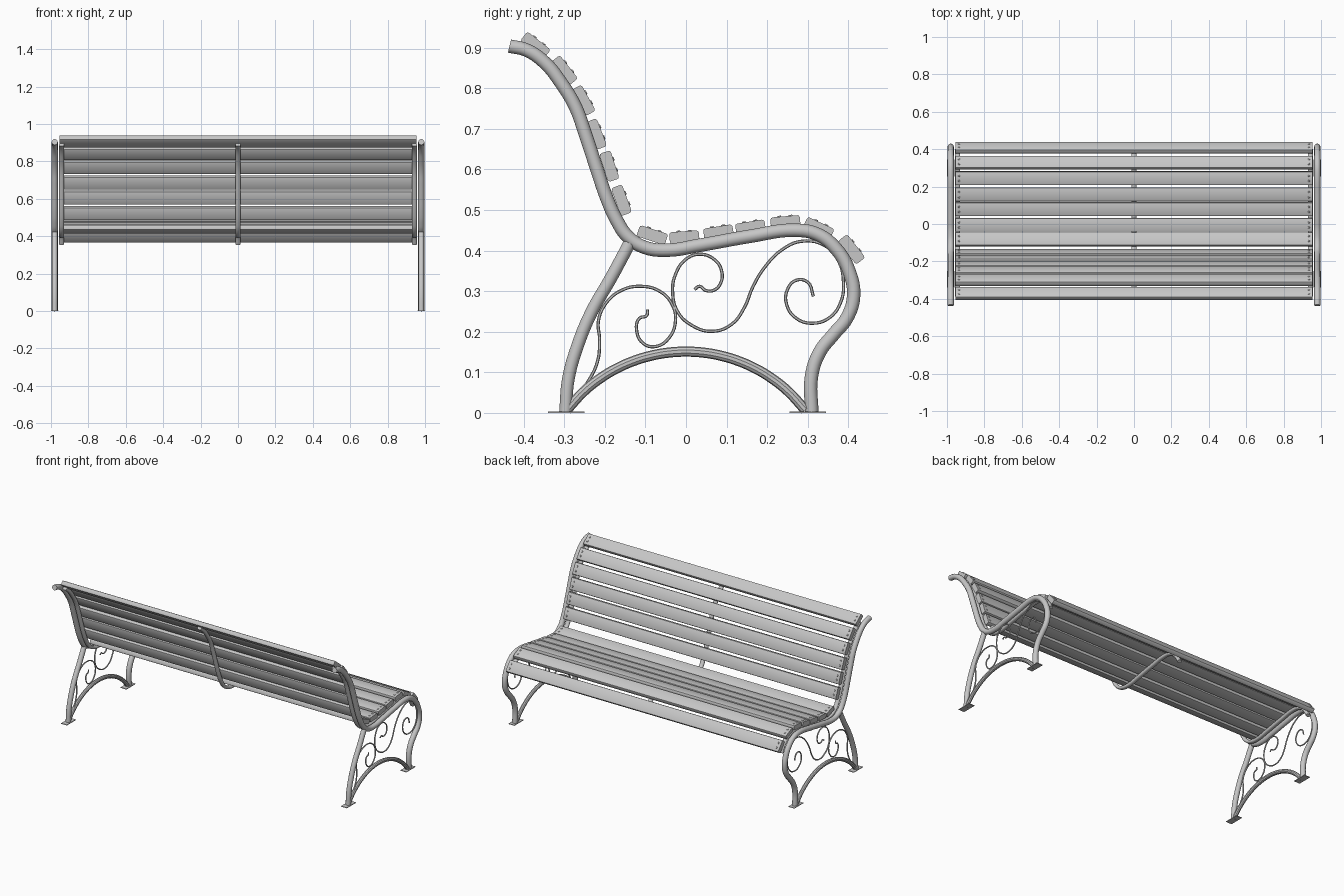
import bpy, bmesh
from math import radians, sin, cos, sqrt
from mathutils import Matrix, Vector

cube = bpy.data.objects.get("Cube")
if cube:
    bpy.data.objects.remove(cube, do_unlink=True)

# Single grey finish
grey = bpy.data.materials.new("plain grey")
grey.use_nodes = True
colour = (0.57, 0.57, 0.57, 1)
grey.diffuse_color = colour
grey.node_tree.nodes["Principled BSDF"].inputs["Base Color"].default_value = colour

MM = 0.001
SIDES = (("left", 1), ("right", -1))
# Curves are drawn in a plane whose axes map to world y and z
SIDE_PLANE = Matrix(((0, 0, 1, 0), (1, 0, 0, 0), (0, 1, 0, 0), (0, 0, 0, 1)))


def add_mesh(name, mesh):
    obj = bpy.data.objects.new(name, mesh)
    bpy.context.collection.objects.link(obj)
    mesh.materials.clear()
    mesh.materials.append(grey)
    bpy.ops.object.select_all(action="DESELECT")
    obj.select_set(True)
    bpy.context.view_layer.objects.active = obj
    bpy.ops.object.shade_smooth_by_angle(angle=radians(35))
    return obj


def sweep(name, path, x, radius, half_flat=0.0, steps=5, round_steps=3):
    """Round bar (or flattened bar) along a path of (y, z) millimetres."""
    curve = bpy.data.curves.new(name + "_path", "CURVE")
    curve.dimensions = "3D"
    curve.twist_mode = "Z_UP"
    curve.fill_mode = "FULL"
    curve.bevel_depth = radius
    curve.bevel_resolution = round_steps
    curve.extrude = half_flat
    curve.use_fill_caps = True
    curve.resolution_u = steps
    spline = curve.splines.new("BEZIER")
    spline.bezier_points.add(len(path) - 1)
    for point, (y, z) in zip(spline.bezier_points, path):
        point.co = (y * MM, z * MM, 0)
        point.handle_left_type = point.handle_right_type = "AUTO"
    helper = bpy.data.objects.new(name + "_path", curve)
    bpy.context.collection.objects.link(helper)
    mesh = bpy.data.meshes.new_from_object(helper)
    bpy.data.objects.remove(helper, do_unlink=True)
    mesh.transform(Matrix.Translation((x, 0, 0)) @ SIDE_PLANE)
    return add_mesh(name, mesh)


def box(bm, size, centre):
    matrix = Matrix.Translation(centre) @ Matrix.Diagonal((*size, 1))
    return bmesh.ops.create_cube(bm, size=1, matrix=matrix)["verts"]


# Side frame: backrest, seat and front leg in one bent tube
frame = [(-435, 904), (-393, 894), (-349, 864), (-307, 812), (-272, 753),
         (-248, 687), (-221, 605), (-194, 526), (-171, 475), (-144, 435),
         (-102, 408), (-46, 401), (33, 413), (157, 435), (268, 450),
         (324, 440), (371, 403), (403, 346), (413, 287), (396, 233),
         (364, 194), (329, 149), (309, 88), (310, 2)]
back_leg = [(-139, 418), (-184, 334), (-233, 248), (-267, 166), (-290, 83), (-297, 2)]

# Arched stretcher between the feet
ARC, DROP = 372, 221
arch = [(y, sqrt(ARC * ARC - y * y) - DROP) for y in range(-294, 300, 42)]

# Ornamental scrolls
small_scroll = [(-262, 50), (-243, 75), (-218, 127), (-213, 181), (-216, 226),
                (-196, 272), (-159, 302), (-115, 312), (-65, 300), (-33, 265),
                (-26, 226), (-41, 186), (-73, 164), (-105, 171), (-122, 206),
                (-115, 233), (-97, 240), (-95, 255)]
large_scroll = [(21, 304), (33, 312), (48, 302), (68, 302), (85, 319), (88, 349),
                (70, 378), (33, 391), (-1, 378), (-26, 341), (-33, 300),
                (-21, 250), (14, 216), (63, 201), (112, 218), (144, 260),
                (164, 309), (194, 359), (238, 403), (285, 423), (341, 413),
                (376, 374), (388, 322), (381, 272), (354, 235), (312, 221),
                (272, 233), (248, 267), (250, 304), (272, 327), (300, 322),
                (314, 287)]

TUBE_X = 0.98
for side, sign in SIDES:
    x = sign * TUBE_X
    sweep(side + "_frame_tube", frame, x, 0.0165, steps=6, round_steps=4)
    sweep(side + "_back_leg", back_leg, x, 0.0155, steps=6, round_steps=4)
    sweep(side + "_arch_stretcher", arch, x, 0.0125)
    sweep(side + "_small_scroll", small_scroll, x, 0.004, round_steps=1)
    sweep(side + "_large_scroll", large_scroll, x, 0.004, round_steps=1)
    # Foot plates
    for label, y in (("back", -0.295), ("front", 0.3)):
        bm = bmesh.new()
        box(bm, (0.04, 0.09, 0.004), (x, y, 0.002))
        mesh = bpy.data.meshes.new("foot_plate")
        bm.to_mesh(mesh)
        bm.free()
        add_mesh(f"{side}_{label}_foot_plate", mesh)

# Slat bearers following the frame line
bearer = [(-385, 890)] + frame[2:17] + [(398, 358)]
for label, x in (("left", 0.943), ("middle", 0), ("right", -0.943)):
    sweep(label + "_slat_bearer", bearer, x, 0.01, half_flat=0.004, round_steps=2)


# Slats: y, z in millimetres and tilt in degrees
def slat(name, y, z, tilt):
    width, thick, length = 0.073, 0.029, 1.908
    bm = bmesh.new()
    box(bm, (length, width, thick), (0, 0, 0))
    long_edges = [e for e in bm.edges
                  if abs(e.verts[0].co.x - e.verts[1].co.x) > 1]
    bmesh.ops.bevel(bm, geom=long_edges, offset=0.006, segments=2,
                    profile=0.5, affect="EDGES")
    # Bolt heads at both ends
    for _, sign in SIDES:
        for offset in (-0.014, 0.014):
            spot = Vector((sign * 0.935, offset, thick / 2 + 0.001))
            bmesh.ops.create_cone(bm, cap_ends=True, segments=10, radius1=0.006,
                                  radius2=0.004, depth=0.003,
                                  matrix=Matrix.Translation(spot))
    place = Matrix.Translation((0, y * MM, z * MM))
    bm.transform(place @ Matrix.Rotation(radians(tilt), 4, "X"))
    mesh = bpy.data.meshes.new(name)
    bm.to_mesh(mesh)
    bm.free()
    add_mesh(name, mesh)


back_slats = [(-371, 906, -38), (-300, 844, -52), (-253, 770, -61),
              (-221, 687, -69), (-189, 608, -72), (-159, 524, -70)]
seat_slats = [(-83, 438, -18), (-4, 433, 4), (80, 445, 9), (159, 457, 9),
              (245, 470, 5), (327, 455, -25), (408, 403, -52)]
for group, slats in (("back", back_slats), ("seat", seat_slats)):
    for number, placing in enumerate(slats, 1):
        slat(f"{group}_slat_{number}", *placing)
